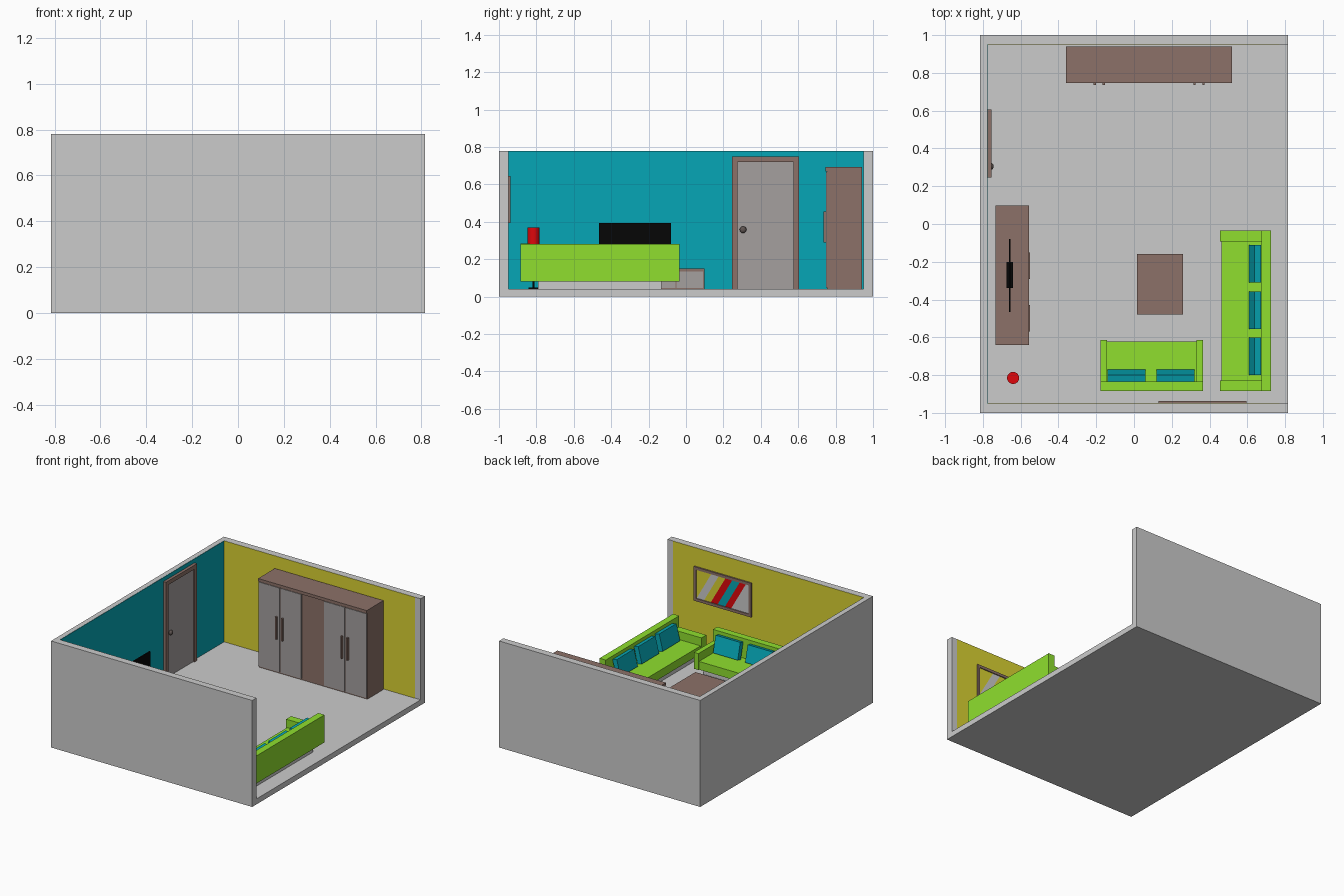
import bpy, bmesh, math
from mathutils import Matrix

if "Cube" in bpy.data.objects:
    bpy.data.objects.remove(bpy.data.objects["Cube"])


def material(name, r, g, b):
    m = bpy.data.materials.new(name)
    m.diffuse_color = [(c / 255) ** 2.2 for c in (r, g, b)] + [1]
    m.use_nodes = True
    m.node_tree.nodes["Principled BSDF"].inputs["Base Color"].default_value = m.diffuse_color
    return m


BROWN = material("brown", 139, 113, 104)
GREEN = material("green", 142, 222, 50)
TEAL = material("teal", 14, 165, 180)
RED = material("red", 222, 16, 20)
YELLOW = material("yellow", 217, 209, 53)
BLACK = material("black", 14, 14, 14)
DOOR = material("door_grey", 163, 158, 157)
KNOB = material("knob_grey", 95, 85, 82)


def finish(name, bm, mat):
    me = bpy.data.meshes.new(name)
    bm.to_mesh(me)
    bm.free()
    ob = bpy.data.objects.new(name, me)
    bpy.context.collection.objects.link(ob)
    if mat:
        me.materials.append(mat)
    return ob


def box(name, x, y, z, mat=None, rot=None):
    """Box from (min, max) ranges, optionally rotated about its centre."""
    bm = bmesh.new()
    bmesh.ops.create_cube(bm, size=1)
    bmesh.ops.scale(bm, vec=(x[1] - x[0], y[1] - y[0], z[1] - z[0]), verts=bm.verts)
    if rot:
        bmesh.ops.rotate(bm, matrix=rot, verts=bm.verts)
    bmesh.ops.translate(bm, vec=[(a + b) / 2 for a, b in (x, y, z)], verts=bm.verts)
    return finish(name, bm, mat)


def cylinder(name, x, y, z, r, mat, sides=32):
    bm = bmesh.new()
    bmesh.ops.create_cone(bm, cap_ends=True, segments=sides, radius1=r, radius2=r, depth=z[1] - z[0])
    bmesh.ops.translate(bm, vec=(x, y, (z[0] + z[1]) / 2), verts=bm.verts)
    for f in bm.faces:
        f.smooth = len(f.verts) == 4
    return finish(name, bm, mat)


# room shell
H = 0.78
box("floor", (-.815, .815), (-1, 1), (0, .04))
box("left_wall", (-.815, -.778), (-1, 1), (.04, H))
box("front_wall", (-.778, .815), (-1, -.95), (.04, H))
box("back_wall", (-.778, .815), (.95, 1), (.04, H))
box("left_wall_paint", (-.778, -.776), (-.95, .95), (.04, H - .001), TEAL)
box("front_wall_paint", (-.776, .77), (-.95, -.948), (.04, H - .001), YELLOW)
box("back_wall_paint", (-.776, .77), (.948, .95), (.04, H - .001), YELLOW)

# room door with frame and knob
for n, y in (("near", (.245, .275)), ("far", (.575, .605))):
    box("door_frame_" + n, (-.777, -.755), y, (.04, .75), BROWN)
box("door_frame_top", (-.777, -.755), (.275, .575), (.72, .75), BROWN)
box("door_leaf", (-.777, -.765), (.275, .575), (.04, .72), DOOR)
bm = bmesh.new()
bmesh.ops.create_uvsphere(bm, u_segments=20, v_segments=12, radius=.018)
bmesh.ops.scale(bm, vec=(.7, 1, 1), verts=bm.verts)
bmesh.ops.translate(bm, vec=(-.756, .305, .358), verts=bm.verts)
for f in bm.faces:
    f.smooth = True
finish("door_knob", bm, KNOB)

# wardrobe: five equal bays, the middle one plain
box("wardrobe_body", (-.36, .52), (.755, .94), (.04, .67), BROWN)
box("wardrobe_top", (-.36, .52), (.747, .94), (.67, .692), BROWN)
for i in (0, 1, 3, 4):
    x0 = -.36 + .176 * i
    box(f"wardrobe_door_{i}", (x0 + .004, x0 + .172), (.748, .756), (.05, .667), DOOR)
for c in (-.184, .344):
    for s in (-1, 1):
        x = c + s * .024
        box("wardrobe_handle", (x - .006, x + .006), (.735, .749), (.29, .455), BROWN)

# television cabinet
box("cabinet_body", (-.732, -.56), (-.64, .098), (.04, .138), BROWN)
box("cabinet_top", (-.732, -.555), (-.64, .098), (.136, .15), BROWN)
for n, y in enumerate(((-.05, .092), (-.345, -.057), (-.634, -.352))):
    box(f"cabinet_drawer_{n}", (-.562, -.555), y, (.046, .135), DOOR)
for y in (-.22, -.50):
    box("cabinet_handle", (-.556, -.55), (y - .07, y + .07), (.09, .1), BROWN)
box("television_screen", (-.663, -.653), (-.465, -.08), (.165, .395), BLACK)
box("television_foot", (-.675, -.641), (-.34, -.2), (.149, .168), BLACK)

# floor lamp
cylinder("lamp_base", -.64, -.815, (.04, .05), .028, BLACK)
cylinder("lamp_pole", -.64, -.815, (.045, .3), .006, BLACK, 16)
cylinder("lamp_shade", -.64, -.815, (.275, .37), .032, RED)

# coffee table
box("table_top", (.015, .26), (-.48, -.16), (.115, .135), BROWN)
for x in (.027, .248):
    for y in (-.468, -.172):
        box("table_leg", (x - .01, x + .01), (y - .01, y + .01), (.04, .116), BROWN)

# three-seat sofa, facing -x
box("long_sofa_base", (.48, .70), (-.79, -.13), (.04, .085))
box("long_sofa_seat", (.462, .68), (-.83, -.08), (.08, .14), GREEN)
box("long_sofa_back", (.675, .725), (-.885, -.035), (.08, .282), GREEN)
for y in ((-.885, -.828), (-.092, -.035)):
    box("long_sofa_arm", (.455, .676), y, (.08, .20), GREEN)
tilt = Matrix.Rotation(math.radians(14), 3, 'Y')
for y in (-.70, -.457, -.21):
    box("long_sofa_cushion", (.622, .658), (y - .1, y + .1), (.142, .265), TEAL, tilt)

# two-seat sofa, facing +y
box("short_sofa_base", (-.13, .315), (-.79, -.65), (.04, .085))
box("short_sofa_seat", (-.15, .335), (-.84, -.622), (.08, .14), GREEN)
box("short_sofa_back", (-.178, .366), (-.885, -.835), (.08, .284), GREEN)
for x in ((-.178, -.142), (.33, .366)):
    box("short_sofa_arm", x, (-.836, -.615), (.08, .20), GREEN)
tilt = Matrix.Rotation(math.radians(14), 3, 'X')
for x in (-.04, .22):
    box("short_sofa_cushion", (x - .1, x + .1), (-.82, -.784), (.142, .265), TEAL, tilt)

# framed picture with slanted stripes on the front wall
X0, X1, Z0, Z1, F = .13, .595, .395, .645, .02
for n, z in (("bottom", (Z0, Z0 + F)), ("top", (Z1 - F, Z1))):
    box("picture_frame_" + n, (X0, X1), (-.949, -.937), z, BROWN)
for n, x in (("right", (X0, X0 + F)), ("left", (X1 - F, X1))):
    box("picture_frame_" + n, x, (-.949, -.937), (Z0 + F, Z1 - F), BROWN)
W, SLANT = X1 - X0 - 2 * F, .12
edges = [-SLANT, 0, .06, .115, .17, .23, .28, W]
for i, mat in enumerate((YELLOW, None, YELLOW, RED, TEAL, RED, None)):
    a, b = edges[i], edges[i + 1]
    pts = [(max(a, 0), Z0 + F), (max(b, 0), Z0 + F),
           (min(b + SLANT, W), Z1 - F), (min(a + SLANT, W), Z1 - F)]
    bm = bmesh.new()
    bm.faces.new([bm.verts.new((X1 - F - s, -.944, z)) for s, z in pts])
    bmesh.ops.remove_doubles(bm, verts=bm.verts, dist=1e-5)
    bmesh.ops.recalc_face_normals(bm, faces=bm.faces)
    for f in bm.faces:
        if f.normal.y < 0:
            f.normal_flip()
    finish(f"picture_stripe_{i}", bm, mat)
